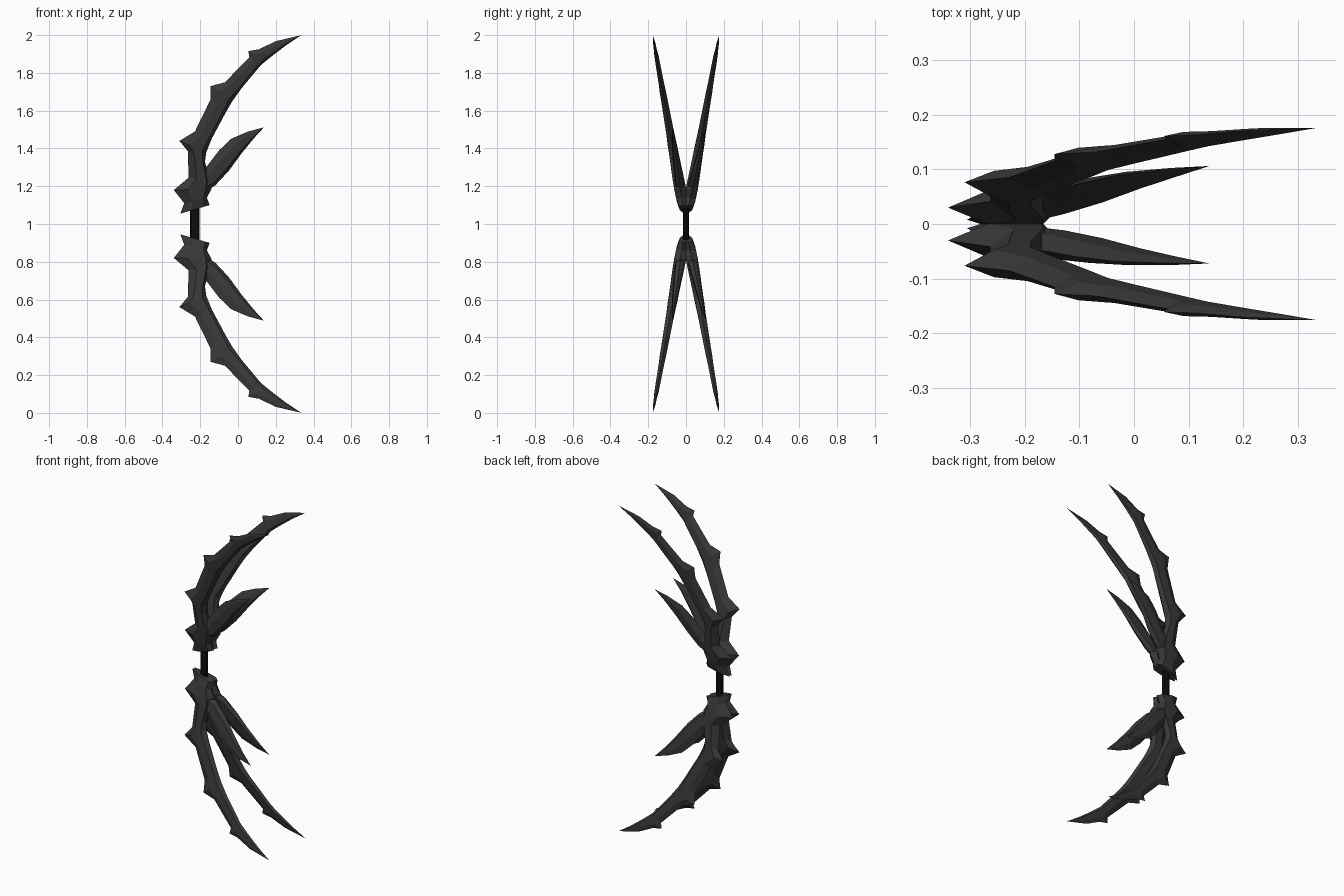
import bpy, bmesh

if "Cube" in bpy.data.objects:
    bpy.data.objects.remove(bpy.data.objects["Cube"])

def material(name, v):
    m = bpy.data.materials.new(name)
    m.diffuse_color = (v, v, v, 1)
    m.use_nodes = True
    m.node_tree.nodes["Principled BSDF"].inputs["Base Color"].default_value = m.diffuse_color
    return m

steel = material("dark steel", 0.04)
black = material("black grip", 0.004)

def plane_y(z):
    """The blades splay outwards with height."""
    return 0.03 + (z - 1.18) * 0.178

def blade(name, stations, tip, side=1, shift=0.0, axes=(False, True, True)):
    """Loft six-sided sections (outer x,z, inner x,z, half thickness) to a point."""
    bm = bmesh.new()
    rings = []
    n = len(stations)
    for i, (ox, oz, ix, iz, t) in enumerate(stations):
        ring = []
        for f, s in ((0, 0), (0.38, 1), (0.85, 1), (1, 0), (0.85, -1), (0.38, -1)):
            x, z = ox + (ix - ox) * f, oz + (iz - oz) * f
            y = side * plane_y(z) + s * t + shift * i / n
            ring.append(bm.verts.new((x, y, z - 1)))
        rings.append(ring)
    end = bm.verts.new((tip[0], side * plane_y(tip[1]) + shift, tip[1] - 1))
    for a, b in zip(rings, rings[1:]):
        for k in range(6):
            j = (k + 1) % 6
            bm.faces.new((a[k], a[j], b[j], b[k]))
    for k in range(6):
        bm.faces.new((rings[-1][k], rings[-1][(k + 1) % 6], end))
    bm.faces.new(rings[0])
    bmesh.ops.recalc_face_normals(bm, faces=bm.faces)
    me = bpy.data.meshes.new(name)
    bm.to_mesh(me)
    bm.free()
    me.materials.append(steel)
    ob = bpy.data.objects.new(name, me)
    ob.location.z = 1
    bpy.context.collection.objects.link(ob)
    mod = ob.modifiers.new("mirror", 'MIRROR')
    mod.use_axis = axes
    mod.use_mirror_merge = False
    return ob

# Four long curved blades, with thorns on the outer edge
blade("long_blades", [
    (-0.305, 1.055, -0.15, 1.100, 0.022),
    (-0.285, 1.110, -0.165, 1.140, 0.030),
    (-0.340, 1.180, -0.14, 1.185, 0.032),
    (-0.262, 1.245, -0.15, 1.230, 0.031),
    (-0.265, 1.385, -0.175, 1.330, 0.026),
    (-0.310, 1.440, -0.168, 1.380, 0.025),
    (-0.228, 1.490, -0.140, 1.450, 0.022),
    (-0.145, 1.660, -0.065, 1.590, 0.018),
    (-0.145, 1.730, -0.030, 1.650, 0.017),
    (-0.070, 1.750, 0.020, 1.720, 0.015),
    (0.060, 1.882, 0.120, 1.840, 0.012),
    (0.055, 1.915, 0.150, 1.865, 0.011),
    (0.110, 1.925, 0.190, 1.897, 0.009),
    (0.200, 1.968, 0.260, 1.950, 0.006),
], (0.336, 2.0))

# Short inner prongs, both leaning slightly to the back
for side, label in ((1, "back"), (-1, "front")):
    blade(label + "_prongs", [
        (-0.230, 1.270, -0.175, 1.170, 0.026),
        (-0.165, 1.305, -0.120, 1.205, 0.022),
        (-0.100, 1.390, -0.050, 1.280, 0.018),
        (-0.035, 1.452, 0.020, 1.375, 0.012),
        (0.055, 1.490, 0.085, 1.455, 0.006),
    ], (0.138, 1.512), side, 0.017, (False, False, True))

# Grip bar between the two hubs
bpy.ops.mesh.primitive_cylinder_add(vertices=8, radius=0.5, depth=0.24, location=(-0.228, 0, 1))
grip = bpy.context.object
grip.name = "grip"
grip.scale = (0.05, 0.032, 1)
grip.data.materials.append(black)
